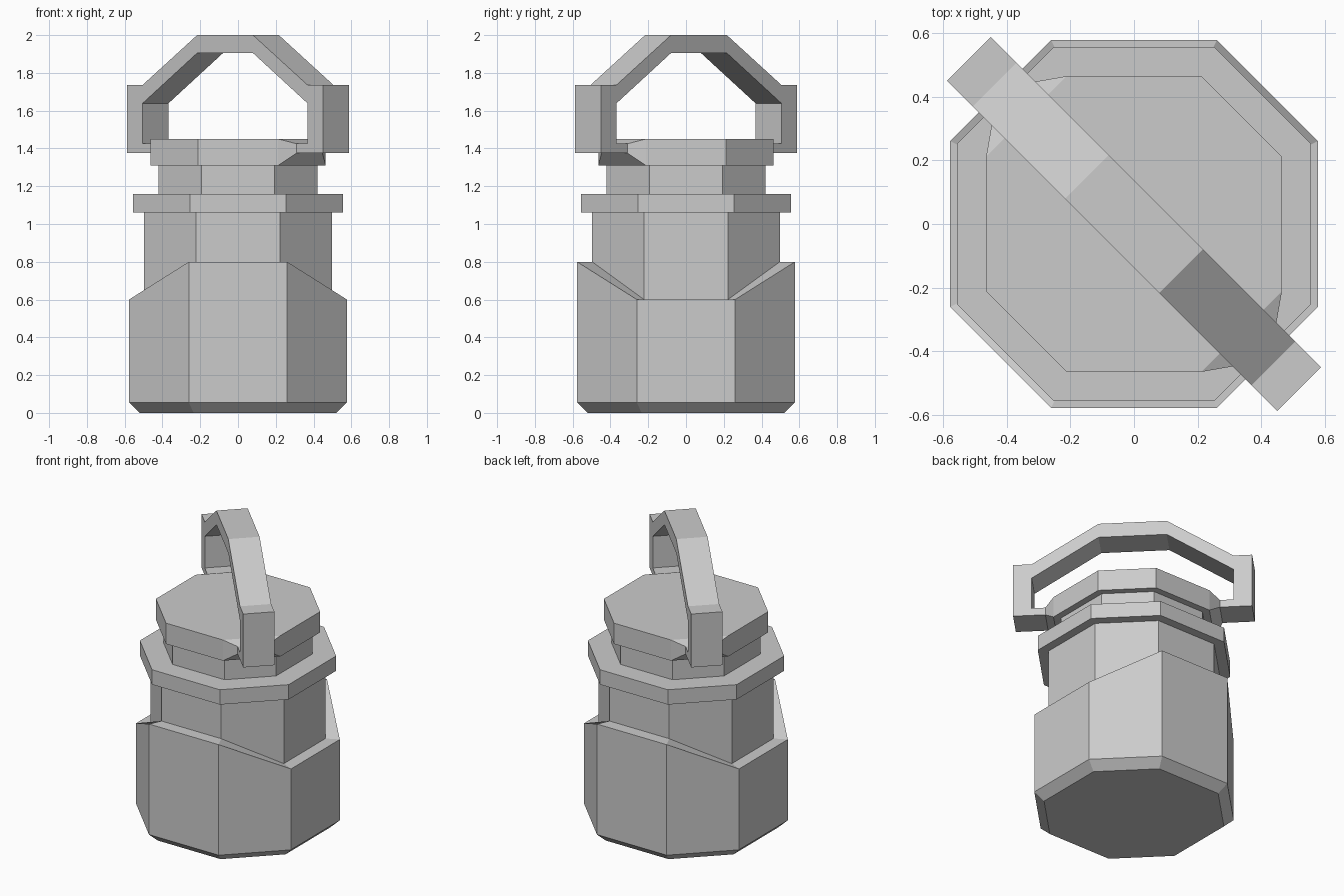
import bpy, bmesh
from mathutils import Vector

if "Cube" in bpy.data.objects:
    bpy.data.objects.remove(bpy.data.objects["Cube"])


def make_object(name, bm):
    bmesh.ops.recalc_face_normals(bm, faces=bm.faces)
    mesh = bpy.data.meshes.new(name)
    bm.to_mesh(mesh)
    bm.free()
    obj = bpy.data.objects.new(name, mesh)
    bpy.context.collection.objects.link(obj)
    return obj


def loft(name, rings):
    """Skin a stack of equal-sized rings and cap both ends."""
    bm = bmesh.new()
    loops = [[bm.verts.new(p) for p in ring] for ring in rings]
    n = len(loops[0])
    for lo, hi in zip(loops, loops[1:]):
        for i in range(n):
            j = (i + 1) % n
            bm.faces.new((lo[i], lo[j], hi[j], hi[i]))
    bm.faces.new(loops[0][::-1])
    bm.faces.new(loops[-1])
    return make_object(name, bm)


def octagon(a, b, z_side, z_front=None):
    """Octagon reaching a, with half-sides b; front/back corners may be higher."""
    if z_front is None:
        z_front = z_side
    return [(a, -b, z_side), (a, b, z_side), (b, a, z_front), (-b, a, z_front),
            (-a, b, z_side), (-a, -b, z_side), (-b, -a, z_front), (b, -a, z_front)]


# Body with chamfered foot and a sleeve whose rim rises at front and back
loft("body", [octagon(0.52, 0.235, 0), octagon(0.577, 0.26, 0.055),
              octagon(0.577, 0.26, 0.6, 0.8), octagon(0.497, 0.222, 0.6, 0.8),
              octagon(0.497, 0.222, 1.07)])

# Collar, neck and lid
for name, a, b, z0, z1 in (("collar", 0.555, 0.253, 1.06, 1.16),
                           ("neck", 0.42, 0.194, 1.15, 1.32),
                           ("lid", 0.464, 0.212, 1.31, 1.45)):
    loft(name, [octagon(a, b, z0), octagon(a, b, z1)])

# Diagonal frame for the handle
ALONG = Vector((1, -1, 0)).normalized()
ACROSS = Vector((1, 1, 0)).normalized()
HALF_WIDTH = 0.097


def place(s, w, z):
    return ALONG * s + ACROSS * w + Vector((0, 0, z))


def section(s, w, z0, z1):
    return [place(s, -w, z0), place(s, w, z0), place(s, w, z1), place(s, -w, z1)]


# Tapered brackets joining the lid to the handle feet
for side, label in ((1, "right"), (-1, "left")):
    loft("bracket_" + label, [section(side * 0.478, 0.178, 1.31, 1.45),
                              section(side * 0.535, HALF_WIDTH, 1.375, 1.425)])

# Carrying handle: half profile mirrored, then given thickness
outer = [(0.535, 1.375), (0.733, 1.375), (0.733, 1.735), (0.619, 1.735), (0.209, 2.0)]
inner = [(0.535, 1.425), (0.619, 1.425), (0.619, 1.638), (0.209, 1.905)]


def mirrored(half):
    return half + [(-s, z) for s, z in reversed(half)]


outline = mirrored(outer) + mirrored(inner)[::-1]
loft("handle", [[place(s, w, z) for s, z in outline] for w in (-HALF_WIDTH, HALF_WIDTH)])
